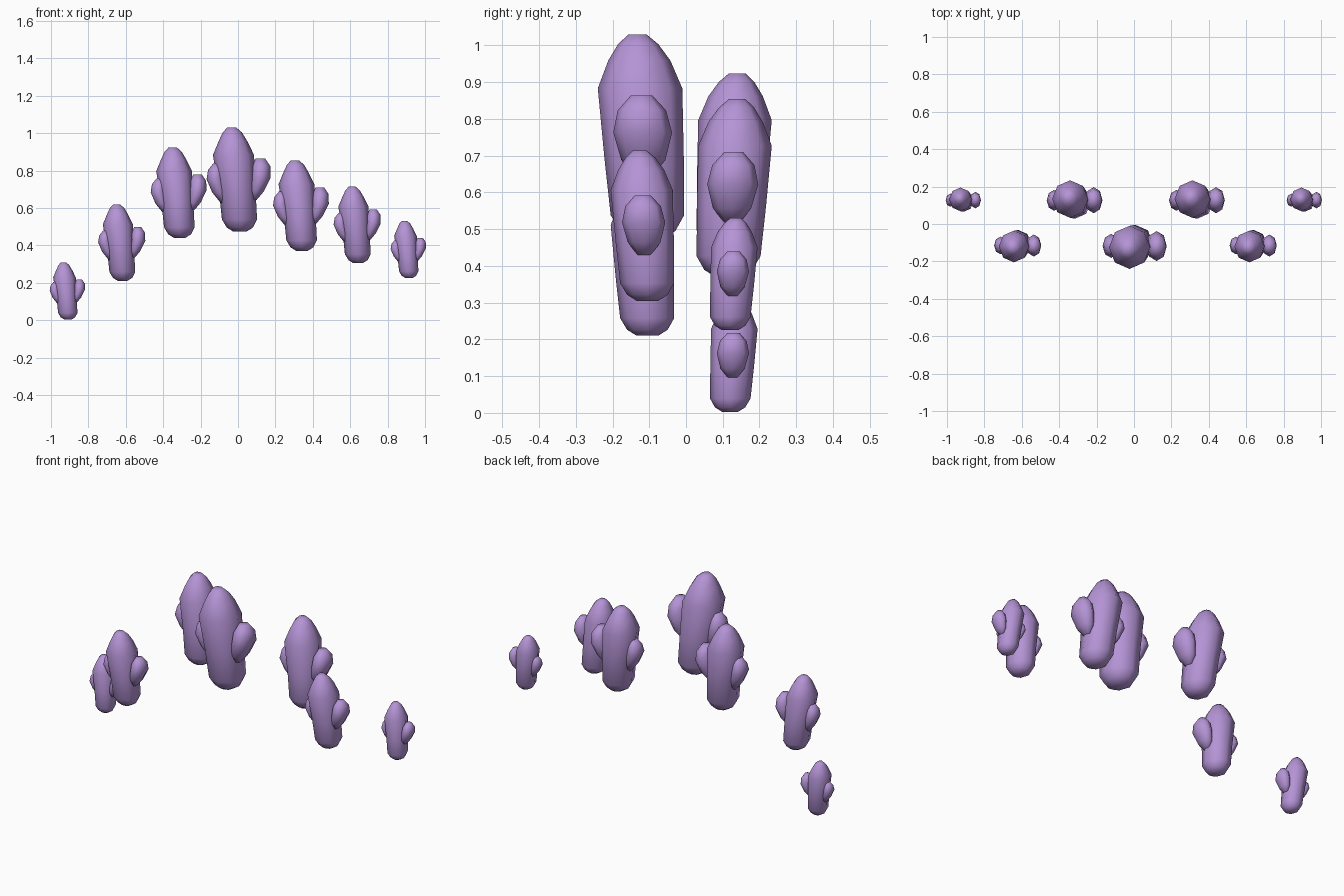
import bpy, bmesh, math

lavender = bpy.data.materials.new("lavender")
lavender.diffuse_color = (0.46, 0.295, 0.67, 1)

# Ring tables for a full-size plate: height, centre x, centre y lean, half width, half depth
BODY = [(0.0, 0.0, 0.0, 0.035, 0.04),
        (0.022, 0.0, 0.0, 0.07, 0.075),
        (0.065, -0.002, 0.001, 0.094, 0.1),
        (0.22, -0.014, 0.01, 0.098, 0.108),
        (0.41, -0.034, 0.021, 0.11, 0.115),
        (0.485, -0.037, 0.023, 0.076, 0.085),
        (0.53, -0.04, 0.026, 0.052, 0.055),
        (0.556, -0.043, 0.028, 0.025, 0.026)]
RIGHT_LOBE = [(0.17, 0.075, 0.012, 0.015, 0.025),
              (0.215, 0.088, 0.012, 0.04, 0.06),
              (0.29, 0.111, 0.014, 0.054, 0.08),
              (0.35, 0.113, 0.016, 0.05, 0.066),
              (0.39, 0.11, 0.017, 0.026, 0.03)]
LEFT_LOBE = [(0.15, -0.085, 0.012, 0.015, 0.02),
             (0.21, -0.108, 0.012, 0.04, 0.048),
             (0.28, -0.132, 0.013, 0.046, 0.064),
             (0.33, -0.128, 0.015, 0.042, 0.05),
             (0.365, -0.12, 0.016, 0.022, 0.024)]
SIDES = 8


def loft(name, rings, base, scale, lean):
    """Skin a stack of elliptical rings into one closed, smooth part."""
    bm = bmesh.new()
    loops = []
    for z, cx, cy, rx, ry in rings:
        loop = []
        for i in range(SIDES):
            a = math.tau * i / SIDES
            loop.append(bm.verts.new((base[0] + scale * (cx + rx * math.cos(a)),
                                      base[1] + scale * (lean * cy + ry * math.sin(a)),
                                      base[2] + scale * z)))
        loops.append(loop)
    for low, high in zip(loops, loops[1:]):
        for i in range(SIDES):
            j = (i + 1) % SIDES
            bm.faces.new((low[i], low[j], high[j], high[i]))
    bm.faces.new(loops[0][::-1])
    bm.faces.new(loops[-1])
    for f in bm.faces:
        f.smooth = True
    mesh = bpy.data.meshes.new(name)
    bm.to_mesh(mesh)
    bm.free()
    mesh.materials.append(lavender)
    obj = bpy.data.objects.new(name, mesh)
    bpy.context.collection.objects.link(obj)


# Arc of seven plates in two staggered rows: base x, y, z and size
PLATES = [(-0.909, 0.12, 0.003, 0.55),
          (-0.617, -0.105, 0.21, 0.735),
          (-0.312, 0.115, 0.44, 0.87),
          (0.01, -0.104, 0.473, 1.0),
          (0.342, 0.115, 0.37, 0.87),
          (0.642, -0.105, 0.305, 0.735),
          (0.914, 0.12, 0.225, 0.55)]

for n, (x, y, z, size) in enumerate(PLATES, 1):
    lean = 1 if y > 0 else -1        # each row tips outward
    for part, rings in (("body", BODY), ("right_lobe", RIGHT_LOBE), ("left_lobe", LEFT_LOBE)):
        loft(f"back_plate_{n}_{part}", rings, (x, y, z), size, lean)
